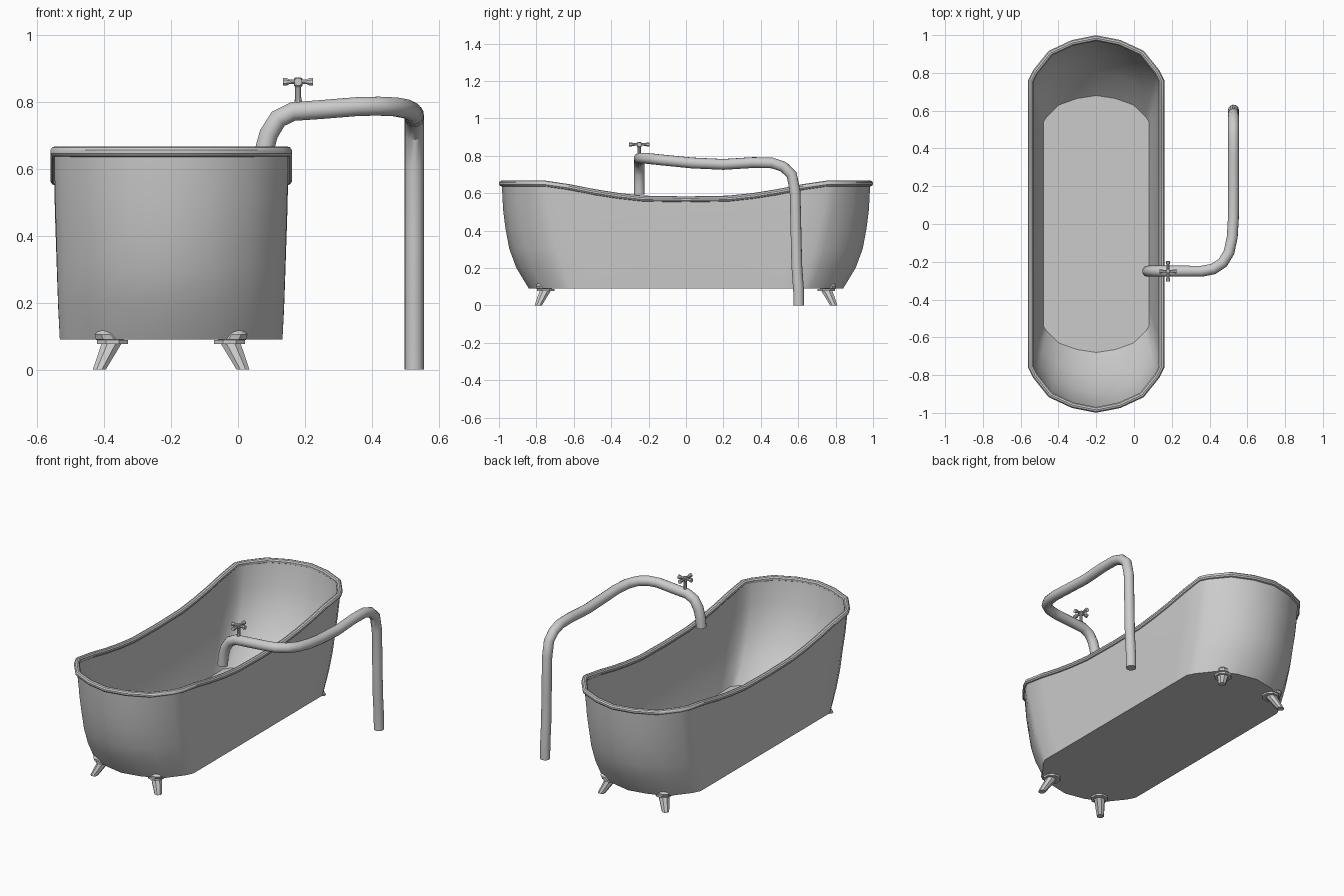
import bpy, bmesh, math
from mathutils import Vector

if "Cube" in bpy.data.objects:
    bpy.data.objects.remove(bpy.data.objects["Cube"])

CX = -0.2  # tub centre line


def finish(name, bm, angle=35):
    bmesh.ops.recalc_face_normals(bm, faces=bm.faces)
    me = bpy.data.meshes.new(name)
    bm.to_mesh(me)
    bm.free()
    ob = bpy.data.objects.new(name, me)
    bpy.context.collection.objects.link(ob)
    bpy.ops.object.select_all(action='DESELECT')
    ob.select_set(True)
    bpy.context.view_layer.objects.active = ob
    bpy.ops.object.shade_smooth_by_angle(angle=math.radians(angle))
    return ob


def loft(bm, loops, closed=False):
    rings = [[bm.verts.new(p) for p in lp] for lp in loops]
    n = len(rings[0])
    pairs = list(zip(rings, rings[1:]))
    if closed:
        pairs.append((rings[-1], rings[0]))
    for a, b in pairs:
        for i in range(n):
            j = (i + 1) % n
            bm.faces.new((a[i], a[j], b[j], b[i]))
    if not closed:
        bm.faces.new(rings[0])
        bm.faces.new(rings[-1])


# quarter outline: (width factor, straight fraction, end fraction, rim height)
QUARTER = [(1, 0, 0, .567), (1, .3, 0, .571), (1, .48, 0, .586), (1, .64, 0, .605),
           (1, .82, 0, .632), (1, 1, 0, .652), (.93, 1, .21, .652),
           (.7, 1, .65, .652), (.36, 1, .89, .652), (0, 1, 1, .652)]


def outline(t, w, c, L):
    q = [(w * f, c * s + (L - c) * g, .09 + t * (z - .09)) for f, s, g, z in QUARTER]
    half = q + [(-x, y, z) for x, y, z in q[-2::-1]]
    full = half + [(x, -y, z) for x, y, z in half[-2:0:-1]]
    return [Vector((CX + x, y, z)) for x, y, z in full]


# tub shell: outside going up, then inside going down to the floor
LEVELS = [(0, .333, .62, .84), (.2, .338, .66, .908), (.38, .341, .69, .945),
          (.57, .344, .71, .965), (.75, .347, .735, .978), (1, .35, .76, .985),
          (1, .338, .75, .97), (.75, .335, .74, .945), (.5, .325, .70, .895),
          (.25, .305, .63, .80), (.05, .28, .54, .68)]
bm = bmesh.new()
loft(bm, [outline(*lv) for lv in LEVELS])
finish("tub", bm)


def tube(name, pts, r, sides, closed=False):
    bm = bmesh.new()
    n = len(pts)
    loops, u = [], None
    for i, p in enumerate(pts):
        if closed:
            d = (pts[(i + 1) % n] - pts[i - 1]).normalized()
            u = Vector((0, 0, 1))
        else:
            d = (pts[min(i + 1, n - 1)] - pts[max(i - 1, 0)]).normalized()
            u = u or Vector((0, 1, 0))
        u = (u - d * u.dot(d)).normalized()
        v = d.cross(u)
        loops.append([p + r * (math.cos(a) * u + math.sin(a) * v)
                      for a in (2 * math.pi * k / sides for k in range(sides))])
    loft(bm, loops, closed)
    return finish(name, bm)


# rolled rim
tube("rim", outline(1, .346, .758, .984), .016, 10, True)

# water pipe: spout, run beside the tub, drop to the floor
PIPE = [(.072, -.25, .595), (.077, -.25, .65), (.092, -.25, .705), (.12, -.25, .75),
        (.165, -.25, .772), (.25, -.25, .778), (.36, -.25, .787), (.42, -.238, .788),
        (.47, -.205, .786), (.503, -.15, .78), (.52, -.07, .772), (.526, .03, .762),
        (.527, .2, .754), (.527, .36, .764), (.527, .46, .762), (.527, .52, .742),
        (.527, .565, .70), (.527, .583, .61), (.527, .588, .4), (.527, .592, .22),
        (.527, .602, .08), (.527, .603, 0)]
tube("water_pipe", [Vector(p) for p in PIPE], .029, 14)


def ring(c, r, n, u=Vector((1, 0, 0)), v=Vector((0, 1, 0)), turn=0):
    return [Vector(c) + r * (math.cos(a) * u + math.sin(a) * v)
            for a in (2 * math.pi * (k + turn) / n for k in range(n))]


# tap: stem, hub and four flared arms
T = Vector((.18, -.25, 0))
bm = bmesh.new()
loft(bm, [ring(T + Vector((0, 0, z)), r, 10) for z, r in
          [(.79, .013), (.815, .009), (.845, .009), (.85, .013), (.87, .013), (.873, .009)]])
for k in range(4):
    d = Vector((round(math.cos(k * math.pi / 2)), round(math.sin(k * math.pi / 2)), 0))
    s, reach = d.cross(Vector((0, 0, 1))), (.045 if k % 2 == 0 else .055)
    c = T + Vector((0, 0, .861))
    loft(bm, [ring(c + d * reach * f, r, 8, s, Vector((0, 0, 1)), .5)
              for f, r in [(.1, .007), (.6, .008), (.75, .012), (1, .012)]])
finish("tap_handle", bm)

# four splayed feet with collar and knuckle
LEG = [(.040, 0, .021), (.004, .076, .032), (0, .077, .05), (0, .088, .05),
       (.012, .09, .042), (.02, .105, .036), (.022, .117, .022)]
for sx, nx in ((-1, "left"), (1, "right")):
    for sy, ny in ((-1, "front"), (1, "back")):
        bm = bmesh.new()
        loft(bm, [ring((CX + sx * (.175 + o), sy * (.75 + o), z), r, 8, turn=.5)
                  for o, z, r in LEG])
        finish(f"{ny}_{nx}_foot", bm)
